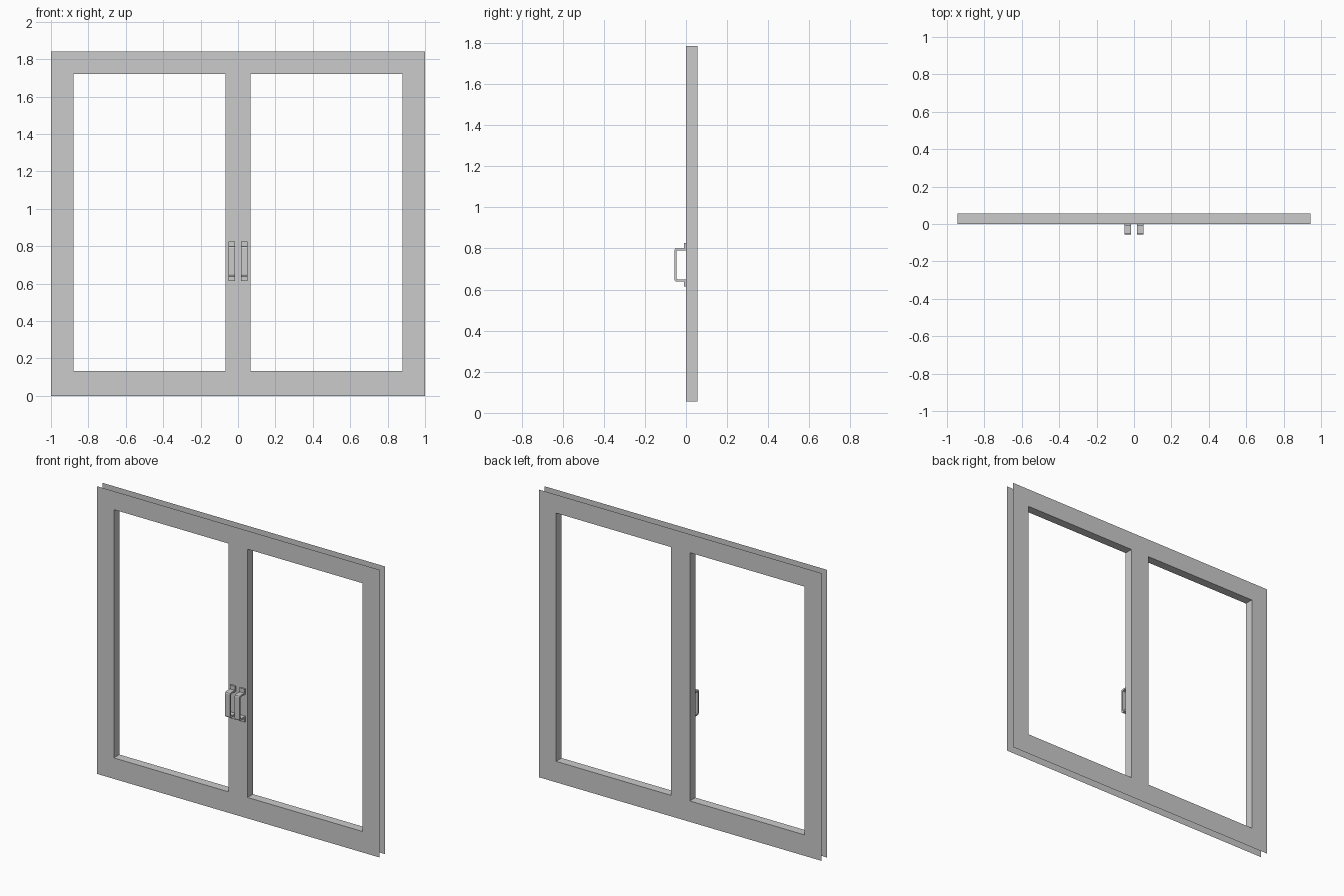
import bpy, bmesh

if "Cube" in bpy.data.objects:
    bpy.data.objects.remove(bpy.data.objects["Cube"])

Y0, Y1 = 0.001, 0.057          # front and back skins of the frame
W, H, LIP = 1.0, 1.84, 0.056   # half width, height, overhang of the thin skins
OPEN_X, OPEN_Z = (0.067, 0.88), (0.134, 1.722)


def finish(name, bm):
    mesh = bpy.data.meshes.new(name)
    bmesh.ops.remove_doubles(bm, verts=bm.verts, dist=1e-5)
    bm.to_mesh(mesh)
    bm.free()
    obj = bpy.data.objects.new(name, mesh)
    bpy.context.collection.objects.link(obj)
    return obj


def quad(bm, pts):
    bm.faces.new([bm.verts.new(p) for p in pts])


def wall_ring(bm, x0, x1, z0, z1, outward):
    # Four walls joining the front and back skins
    c = [(x0, z0), (x1, z0), (x1, z1), (x0, z1)]
    for (ax, az), (bx, bz) in zip(c, c[1:] + c[:1]):
        pts = [(ax, Y0, az), (ax, Y1, az), (bx, Y1, bz), (bx, Y0, bz)]
        quad(bm, pts if outward else pts[::-1])


# Frame: two thin skins with two openings, overhanging a narrower core
bm = bmesh.new()
half = [OPEN_X[0], OPEN_X[1], W - LIP, W]
xs = [-x for x in reversed(half)] + half
zs = [0, LIP, OPEN_Z[0], OPEN_Z[1], H - LIP, H]
for xa, xb in zip(xs, xs[1:]):
    for za, zb in zip(zs, zs[1:]):
        cx, cz = abs(xa + xb) / 2, (za + zb) / 2
        if OPEN_X[0] < cx < OPEN_X[1] and OPEN_Z[0] < cz < OPEN_Z[1]:
            continue
        quad(bm, [(xa, Y0, za), (xb, Y0, za), (xb, Y0, zb), (xa, Y0, zb)])
        quad(bm, [(xa, Y1, za), (xa, Y1, zb), (xb, Y1, zb), (xb, Y1, za)])
wall_ring(bm, -W + LIP, W - LIP, LIP, H - LIP, True)
wall_ring(bm, OPEN_X[0], OPEN_X[1], *OPEN_Z, False)
wall_ring(bm, -OPEN_X[1], -OPEN_X[0], *OPEN_Z, False)
finish("door_frame", bm)


# Handles: bent flat strap with chamfered corners and two foot plates
def handle(name, x):
    mid, w = 0.72, 0.0175
    outer = [(Y0, 0.106), (-0.009, 0.106), (-0.009, 0.081), (-0.047, 0.081),
             (-0.054, 0.078), (-0.057, 0.070)]
    inner = [(Y0, 0.070), (-0.040, 0.070), (-0.045, 0.068), (-0.047, 0.062)]
    loop = outer + [(y, -z) for y, z in reversed(outer)]
    loop += [(y, -z) for y, z in inner] + inner[::-1]
    bm = bmesh.new()
    face = bm.faces.new([bm.verts.new((x - w, y, mid + z)) for y, z in loop])
    ext = bmesh.ops.extrude_face_region(bm, geom=[face])["geom"]
    bmesh.ops.translate(bm, vec=(2 * w, 0, 0),
                        verts=[v for v in ext if isinstance(v, bmesh.types.BMVert)])
    if face.is_valid and len(face.link_loops if hasattr(face, "link_loops") else face.loops) == 0:
        bm.faces.remove(face)
    bmesh.ops.recalc_face_normals(bm, faces=bm.faces)
    finish(name, bm)


handle("handle_left", -0.034)
handle("handle_right", 0.034)
